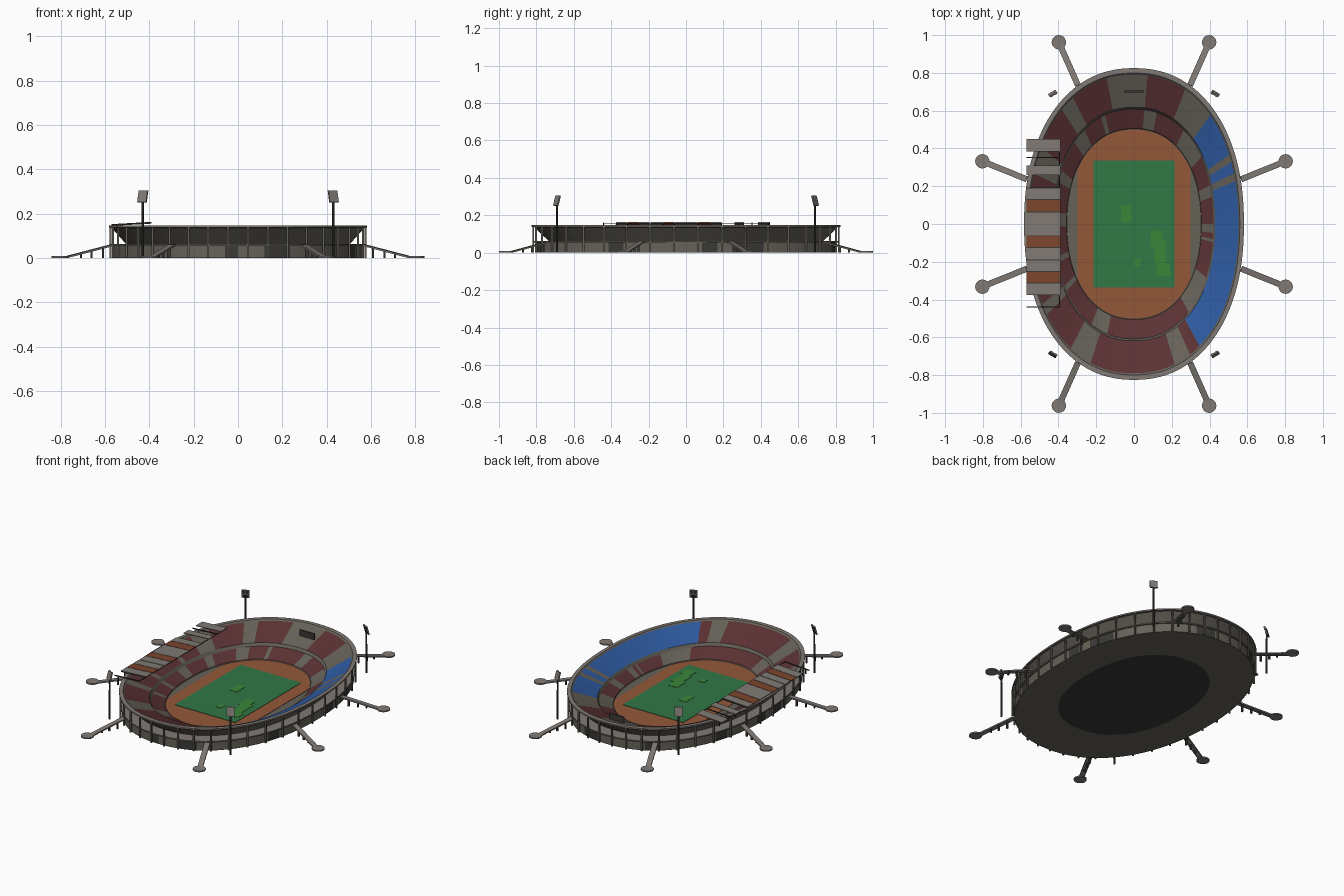
import bpy, bmesh, math, random
from mathutils import Vector, Matrix

if "Cube" in bpy.data.objects:
    bpy.data.objects.remove(bpy.data.objects["Cube"])

random.seed(4)


def mat(name, r, g, b):
    lin = [((c / 255 + 0.055) / 1.055) ** 2.4 for c in (r, g, b)]
    m = bpy.data.materials.new(name)
    m.diffuse_color = (*lin, 1)
    m.use_nodes = True
    m.node_tree.nodes["Principled BSDF"].inputs["Base Color"].default_value = m.diffuse_color
    return m


CONCRETE = mat("concrete", 102, 98, 89)
PALE = mat("pale grey", 128, 122, 117)
DARK = mat("dark grey", 58, 57, 55)
RED = mat("seat red", 92, 50, 52)
BLUE = mat("seat blue", 46, 90, 160)
TRACK = mat("track orange", 148, 88, 56)
GREEN = mat("pitch green", 48, 120, 70)
LIME = mat("worn grass green", 58, 134, 56)
RUST = mat("rust brown", 124, 70, 45)


def make(name, bm, mats):
    bmesh.ops.recalc_face_normals(bm, faces=bm.faces)
    me = bpy.data.meshes.new(name)
    bm.to_mesh(me)
    bm.free()
    for m in mats:
        me.materials.append(m)
    ob = bpy.data.objects.new(name, me)
    bpy.context.collection.objects.link(ob)
    return ob


def add_box(bm, size, matrix):
    bmesh.ops.create_cube(bm, size=1, matrix=matrix @ Matrix.Diagonal((*size, 1)))


def box(name, x0, x1, y0, y1, z0, z1, m):
    bm = bmesh.new()
    add_box(bm, (x1 - x0, y1 - y0, z1 - z0),
            Matrix.Translation(((x0 + x1) / 2, (y0 + y1) / 2, (z0 + z1) / 2)))
    return make(name, bm, [m])


def add_beam(bm, p, q, w, h):
    # rectangular bar between two points, h measured upwards
    p, q = Vector(p), Vector(q)
    x = (q - p).normalized()
    y = Vector((0, 0, 1)).cross(x)
    y = y.normalized() if y.length > 1e-4 else Vector((0, 1, 0))
    rot = Matrix((x, y, x.cross(y))).transposed().to_4x4()
    add_box(bm, ((q - p).length, w, h), Matrix.Translation((p + q) / 2) @ rot)


def oval(a, b, deg, z, e=2.2):
    c, s = math.cos(math.radians(deg)), math.sin(math.radians(deg))
    r = (abs(c) ** e + abs(s) ** e) ** (-1 / e)
    return Vector((a * r * c, b * r * s, z))


# Seat blocks as angle ranges, the remaining seats are bare concrete
UPPER_RED = [(62, 82), (105, 124), (132, 150), (160, 172), (176, 196),
             (200, 211), (216, 234), (246, 293), (302, 308)]
UPPER_BLUE = [(0, 17), (20, 24), (27, 45), (308, 360)]
LOWER_RED = [(0, 13), (20, 34), (53, 74), (83, 111), (114, 127), (136, 153),
             (159, 174), (182, 197), (200, 211), (215, 238), (250, 312),
             (333, 351), (352.5, 356)]


def inside(deg, ranges):
    return any(lo <= deg < hi for lo, hi in ranges)


# Stand: one lofted cross-section (radius x, radius y, height)
SEG = 240
profile = [(.36, .51, 0), (.566, .808, 0), (.566, .808, .055), (.574, .816, .055),
           (.574, .816, .063), (.505, .735, .063), (.570, .810, .136), (.582, .825, .138),
           (.582, .825, .147), (.560, .799, .147), (.553, .790, .139), (.430, .618, .074),
           (.420, .608, .056), (.357, .506, .016), (.355, .503, .010)]
bm = bmesh.new()
rings = [[bm.verts.new(oval(a, b, i * 360 / SEG, z)) for i in range(SEG)] for a, b, z in profile]
doors = [random.random() < 0.2 for _ in range(SEG // 4)]
for k in range(len(rings) - 1):
    for i in range(SEG):
        j = (i + 1) % SEG
        f = bm.faces.new((rings[k][i], rings[k][j], rings[k + 1][j], rings[k + 1][i]))
        deg = (i + 0.5) * 360 / SEG
        if k == 1 and doors[i // 4]:
            f.material_index = 2
        elif k in (4, 7, 8):
            f.material_index = 1
        elif k == 10:
            f.material_index = 3 if inside(deg, UPPER_RED) else 4 if inside(deg, UPPER_BLUE) else 0
        elif k == 12 and inside(deg, LOWER_RED):
            f.material_index = 3
bm.faces.new(rings[0]).material_index = 2
bm.faces.new(rings[-1])
make("stand", bm, [CONCRETE, PALE, DARK, RED, BLUE])

# Outer columns
bm = bmesh.new()
for i in range(40):
    p = oval(.576, .818, i * 9 + 4.5, 0)
    add_beam(bm, p, p + Vector((0, 0, .14)), .009, .009)
make("columns", bm, [CONCRETE])

# Running track: oval cut straight along both sides
bm = bmesh.new()
pts = [oval(.352, .50, i * 3, .0125) for i in range(120)]
f = bm.faces.new([bm.verts.new((max(-.3, min(.3, p.x)), p.y, p.z)) for p in pts])
bmesh.ops.remove_doubles(bm, verts=bm.verts, dist=1e-5)
ext = bmesh.ops.extrude_face_region(bm, geom=bm.faces[:])
bmesh.ops.translate(bm, vec=(0, 0, -.004),
                    verts=[v for v in ext["geom"] if isinstance(v, bmesh.types.BMVert)])
make("track", bm, [TRACK])

# Pitch and worn patches
box("pitch", -.215, .215, -.335, .335, .010, .015, GREEN)
for x0, x1, y0, y1 in [(-.068, -.016, .01, .10), (.088, .15, -.125, -.035),
                       (.105, .17, -.21, -.125), (.12, .19, -.275, -.21),
                       (.15, .172, -.125, -.09), (0, .036, -.225, -.18)]:
    box("worn_patch", x0, x1, y0, y1, .014, .017, LIME)

# Canopy over the left stand: panels rise towards the pitch
RX0, RX1, RZ0, RZ1 = -.57, -.39, .151, .161


def roof_panel(name, y0, y1, m, thick=.004, dz=0):
    bm = bmesh.new()
    y = (y0 + y1) / 2
    add_beam(bm, (RX0, y, RZ0 + dz), (RX1, y, RZ1 + dz), y1 - y0, thick)
    make(name, bm, [m])


for y0, y1, m in [(.385, .45, PALE), (.26, .31, PALE), (.132, .187, PALE), (.066, .128, RUST),
                  (-.06, .062, PALE), (-.122, -.063, RUST), (-.188, -.126, PALE),
                  (-.25, -.194, PALE), (-.311, -.254, RUST), (-.375, -.315, PALE)]:
    roof_panel("roof_panel", y0, y1, m)
bm = bmesh.new()
for y in (.44, .352, .285, .19, .13, .064, -.062, -.124, -.191, -.252, -.313, -.373, -.44):
    add_beam(bm, (RX0, y, RZ0 - .003), (RX1, y, RZ1 - .003), .005, .006)
    add_beam(bm, (-.545, y, .12), (-.545, y, RZ0), .006, .006)
add_beam(bm, (-.395, -.44, .157), (-.395, .44, .157), .004, .004)
make("roof_beams", bm, [DARK])

# Eight access ramps with round landings and legs
for sx in (-1, 1):
    for sy in (-1, 1):
        for (ax, ay), (ex, ey) in (((.297, .735), (.398, .962)), ((.568, .237), (.803, .332))):
            top, end = Vector((sx * ax, sy * ay, .058)), Vector((sx * ex, sy * ey, .004))
            foot = top.lerp(end, .88)
            foot.z = .004
            bm = bmesh.new()
            add_beam(bm, top, foot, .032, .008)
            add_beam(bm, foot, end, .032, .007)
            bmesh.ops.create_cone(bm, cap_ends=True, segments=20, radius1=.038, radius2=.038,
                                  depth=.008, matrix=Matrix.Translation((end.x, end.y, .004)))
            make("ramp", bm, [PALE])
            bm = bmesh.new()
            for t in (.2, .45, .68):
                p = top.lerp(foot, t)
                add_beam(bm, (p.x, p.y, 0), p, .01, .01)
            make("ramp_legs", bm, [DARK])

# Four floodlight masts with lamps tilted towards the pitch
for sx in (-1, 1):
    for sy in (-1, 1):
        base = Vector((sx * .43, sy * .69, 0))
        bm = bmesh.new()
        bmesh.ops.create_cone(bm, cap_ends=True, segments=8, radius1=.006, radius2=.005,
                              depth=.27, matrix=Matrix.Translation(base + Vector((0, 0, .135))))
        make("floodlight_mast", bm, [DARK])
        yaw = Matrix.Rotation(math.radians(-sx * sy * 30 + (180 if sy < 0 else 0)), 4, 'Z')
        tilt = Matrix.Rotation(math.radians(15), 4, 'X')
        place = Matrix.Translation(base + Vector((0, 0, .278))) @ yaw @ tilt
        bm = bmesh.new()
        add_box(bm, (.046, .008, .055), place)
        make("floodlight_panel", bm, [PALE])
        bm = bmesh.new()
        for dx in (-.011, .011):
            for dz in (-.014, .014):
                add_box(bm, (.014, .003, .018), place @ Matrix.Translation((dx, -.005, dz)))
        make("floodlight_lamps", bm, [DARK])

# Scoreboard on the far stand
box("scoreboard", -.052, .052, .697, .706, .108, .146, DARK)
